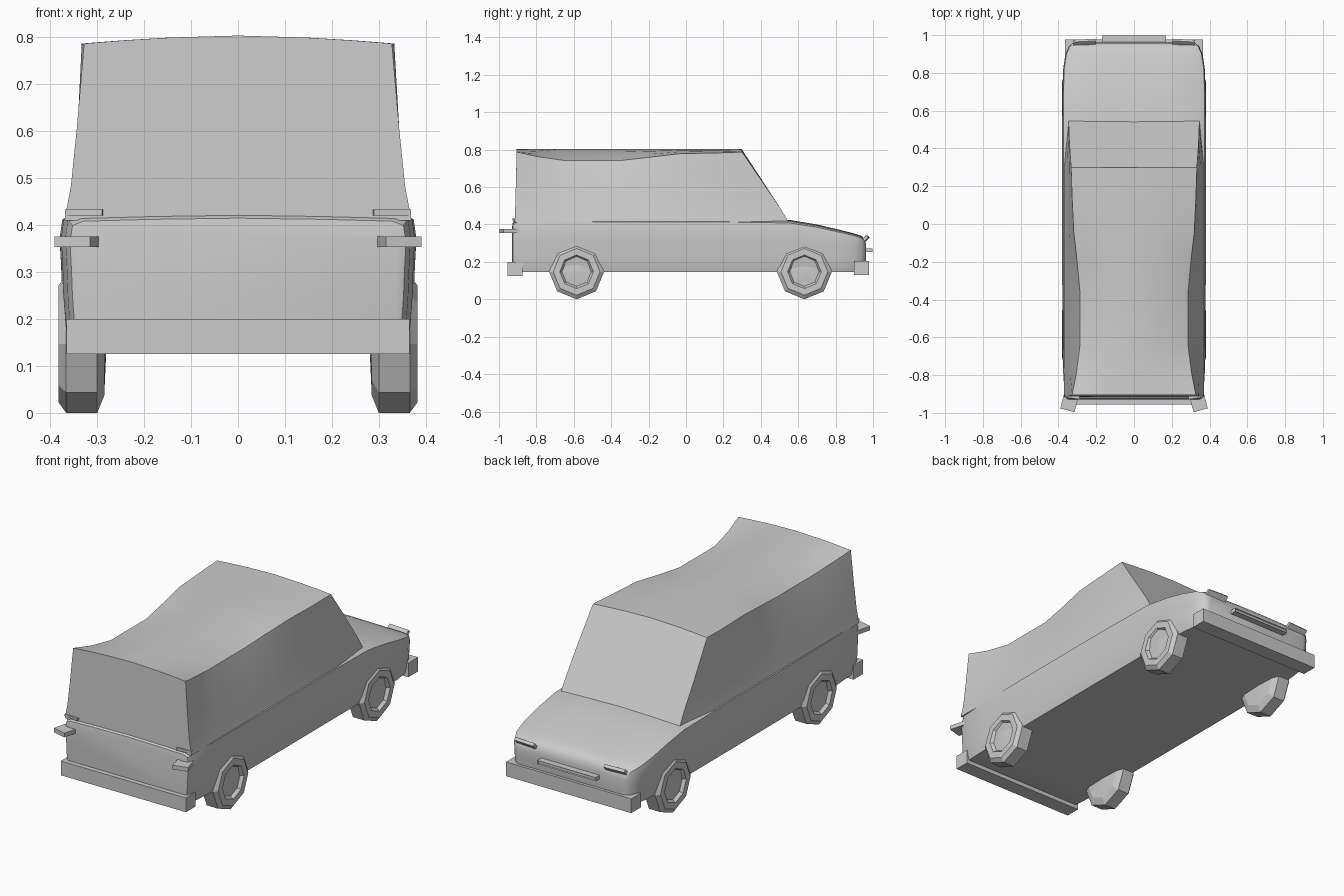
import bpy, bmesh, math
from mathutils import Matrix

if "Cube" in bpy.data.objects:
    bpy.data.objects.remove(bpy.data.objects["Cube"])


def finish(name, bm, angle=None):
    bmesh.ops.recalc_face_normals(bm, faces=bm.faces)
    me = bpy.data.meshes.new(name)
    bm.to_mesh(me)
    bm.free()
    ob = bpy.data.objects.new(name, me)
    bpy.context.collection.objects.link(ob)
    if angle:
        bpy.ops.object.select_all(action='DESELECT')
        ob.select_set(True)
        bpy.context.view_layer.objects.active = ob
        bpy.ops.object.shade_smooth_by_angle(angle=math.radians(angle))
    return ob


def loft(name, halves, angle):
    """Skin mirrored half sections (last point lies on the centre line)."""
    bm = bmesh.new()
    rings = []
    for half in halves:
        ring = half + [(-x, y, z) for x, y, z in reversed(half[:-1])]
        rings.append([bm.verts.new(p) for p in ring])
    n = len(rings[0])
    for a, b in zip(rings, rings[1:]):
        for i in range(n):
            j = (i + 1) % n
            bm.faces.new((a[i], a[j], b[j], b[i]))
    bm.faces.new(rings[0])
    bm.faces.new(rings[-1])
    return finish(name, bm, angle)


def box(name, loc, size, rx=0, rz=0, bevel=0):
    bm = bmesh.new()
    m = (Matrix.Translation(loc) @ Matrix.Rotation(math.radians(rz), 4, 'Z')
         @ Matrix.Rotation(math.radians(rx), 4, 'X') @ Matrix.Diagonal((*size, 1)))
    bmesh.ops.create_cube(bm, size=1, matrix=m)
    if bevel:
        bmesh.ops.bevel(bm, geom=bm.edges[:], offset=bevel, segments=2, affect='EDGES', profile=0.5)
    return finish(name, bm)


# Lower body: y, half width, top height, bottom height
stations = [(-0.93, 0.345, 0.385, 0.175), (-0.925, 0.358, 0.415, 0.155), (-0.90, 0.368, 0.43, 0.147),
            (-0.75, 0.377, 0.43, 0.145), (-0.3, 0.38, 0.43, 0.145), (0.2, 0.38, 0.43, 0.145),
            (0.55, 0.38, 0.425, 0.145), (0.70, 0.379, 0.40, 0.145), (0.82, 0.375, 0.372, 0.145),
            (0.90, 0.363, 0.352, 0.145), (0.94, 0.345, 0.338, 0.147), (0.957, 0.325, 0.318, 0.16),
            (0.963, 0.31, 0.29, 0.18)]
# Cross-section: width fraction, height fraction
section = [(0.95, 0), (0.972, 0.12), (0.985, 0.35), (0.992, 0.6), (1, 0.8), (0.985, 0.94),
           (0.92, 0.975), (0.5, 0.99), (0, 1)]
loft("lower_body", [[(w * u, y, b + (t - b) * v) for u, v in section]
                    for y, w, t, b in stations], 35)

# Cabin: base y, roof y, roof edge half width, roof edge height
cabin = [(-0.915, -0.905, 0.328, 0.787), (-0.80, -0.79, 0.305, 0.762), (-0.65, -0.65, 0.287, 0.742),
         (-0.34, -0.35, 0.287, 0.742), (-0.18, -0.19, 0.302, 0.76), (0.0, -0.04, 0.319, 0.778),
         (0.30, 0.15, 0.328, 0.782), (0.55, 0.30, 0.333, 0.787)]


def cabin_half(yb, yt, x, z):
    pts = [(0.37 if yb < 0.5 else 0.347, yb, 0.41)]
    for t, bx in ((0.17, 0.357), (0.5, 0.349)):
        s = bx if yb < 0.5 else 0.345
        pts.append((s + (x - s) * t * t, yb + (yt - yb) * t, 0.42 + (z - 0.42) * t))
    pts.append((x, yt, z))
    for f in (0.75, 0.45, 0):
        pts.append((x * f, yt, z + (0.804 - z) * (1 - f ** 1.7)))
    return pts


loft("cabin", [cabin_half(*c) for c in cabin], 35)

# Bumpers
box("rear_bumper", (0, -0.915, 0.163), (0.73, 0.08, 0.075))
box("front_bumper", (0, 0.938, 0.167), (0.73, 0.08, 0.075))

# Grille bar with a recessed slot
bm = bmesh.new()
bmesh.ops.create_cube(bm, size=1, matrix=Matrix.Translation((0, 0.972, 0.262))
                      @ Matrix.Diagonal((0.34, 0.05, 0.02, 1)))
front = [f for f in bm.faces if f.calc_center_median().y > 0.99]
bmesh.ops.inset_region(bm, faces=front, thickness=0.004, depth=-0.006)
finish("grille", bm)

# Lights
for side, s in (("left", -1), ("right", 1)):
    box(side + "_tail_light", (0.342 * s, -0.945, 0.365), (0.078, 0.085, 0.022), rz=15 * s)
    box(side + "_headlight", (0.262 * s, 0.958, 0.322), (0.118, 0.042, 0.018), rx=45, rz=-3 * s, bevel=0.003)
    # Shoulder ledge above each tail light
    box(side + "_rear_ledge", (0.325 * s, -0.893, 0.427), (0.08, 0.06, 0.012), rz=8 * s)

# Eight-sided wheels, turned from a profile of (x, radius)
tyre = [(0.28, 0), (0.285, 0.11), (0.30, 0.147), (0.366, 0.147), (0.382, 0.125),
        (0.382, 0.09), (0.366, 0.078), (0.37, 0)]
for end, y in (("rear", -0.585), ("front", 0.633)):
    for side, s in (("left", -1), ("right", 1)):
        bm = bmesh.new()
        vs = [bm.verts.new((x * s, y, 0.147 + r)) for x, r in tyre]
        es = [bm.edges.new(p) for p in zip(vs, vs[1:])]
        bmesh.ops.spin(bm, geom=vs + es, cent=(0, y, 0.147), axis=(1, 0, 0),
                       angle=math.tau, steps=8)
        bmesh.ops.remove_doubles(bm, verts=bm.verts, dist=0.0005)
        finish(f"{end}_{side}_wheel", bm)
